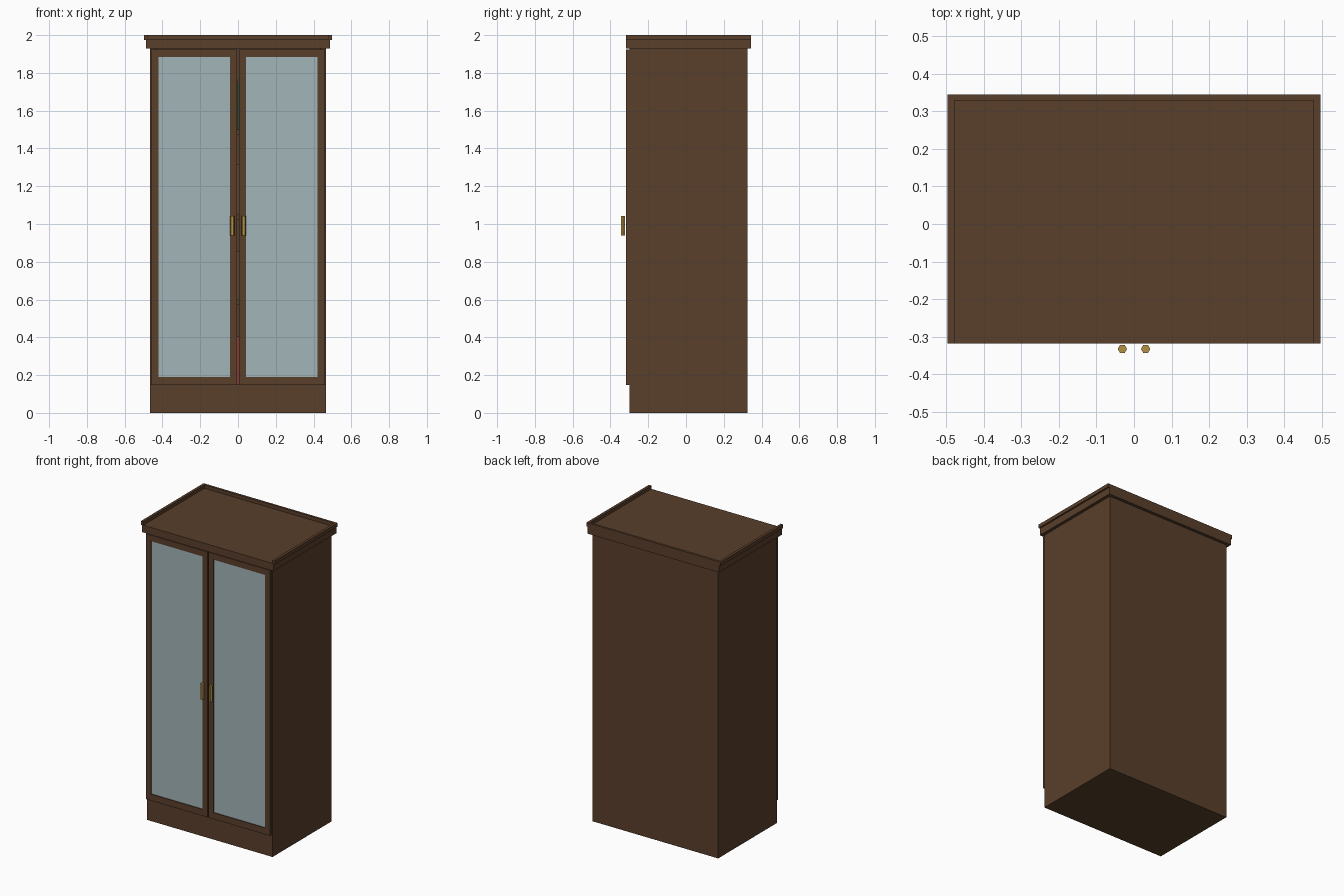
import bpy, bmesh, math, random
from mathutils import Matrix, Vector

if "Cube" in bpy.data.objects:
    bpy.data.objects.remove(bpy.data.objects["Cube"])

random.seed(4)


def material(name, rgb):
    m = bpy.data.materials.new(name)
    m.diffuse_color = (*rgb, 1)
    m.use_nodes = True
    m.node_tree.nodes["Principled BSDF"].inputs["Base Color"].default_value = m.diffuse_color
    return m


WOOD = material("dark_wood", (0.10, 0.05, 0.024))
GLASS = material("pale_glass", (0.36, 0.46, 0.48))
BRASS = material("brass", (0.45, 0.28, 0.06))
BOOKS = [material("book_" + n, c) for n, c in (
    ("red", (0.3, 0.04, 0.03)), ("green", (0.04, 0.2, 0.09)),
    ("brown", (0.12, 0.06, 0.03)), ("blue", (0.04, 0.08, 0.25)))]


def finish(bm, name, mat):
    me = bpy.data.meshes.new(name)
    bm.to_mesh(me)
    bm.free()
    me.materials.append(mat)
    ob = bpy.data.objects.new(name, me)
    bpy.context.collection.objects.link(ob)
    return ob


def box(name, mat, x, y, z):
    """Box from (min, max) pairs on each axis."""
    bm = bmesh.new()
    size = Vector((x[1] - x[0], y[1] - y[0], z[1] - z[0]))
    mid = Vector((sum(x), sum(y), sum(z))) / 2
    bmesh.ops.create_cube(bm, size=1, matrix=Matrix.Translation(mid) @ Matrix.Diagonal(size.to_4d()))
    return finish(bm, name, mat)


def pair(name, mat, x, y, z):
    """Same box on the left and the right."""
    box(name + "_right", mat, x, y, z)
    box(name + "_left", mat, (-x[1], -x[0]), y, z)


FRONT, BACK = -0.30, 0.325

# Carcass
box("plinth", WOOD, (-0.466, 0.466), (FRONT, BACK), (0, 0.125))
pair("side_panel", WOOD, (0.436, 0.466), (FRONT, BACK), (0.125, 1.928))
box("back_panel", WOOD, (-0.436, 0.436), (0.305, BACK), (0.125, 1.928))
box("bottom_board", WOOD, (-0.436, 0.436), (FRONT, 0.305), (0.125, 0.15))

# Cornice with a raised rim on three sides
box("cornice", WOOD, (-0.487, 0.487), (-0.318, 0.345), (1.928, 1.977))
pair("top_rim_side", WOOD, (0.479, 0.497), (-0.318, 0.345), (1.975, 2.0))
box("top_rim_back", WOOD, (-0.479, 0.479), (0.329, 0.345), (1.975, 2.0))

# Shelves
shelf_tops = [0.15, 0.60, 1.05, 1.50]
for i, z in enumerate(shelf_tops[1:]):
    box(f"shelf_{i + 1}", WOOD, (-0.436, 0.436), (-0.27, 0.305), (z - 0.025, z))

# Book rows
for row, z in enumerate(shelf_tops):
    x, n = -0.42, 0
    while x < 0.37:
        w = random.uniform(0.035, 0.055)
        mat = random.choice(BOOKS)
        if x <= 0 <= x + w:
            mat = BOOKS[(0, 2, 2, 1)[row]]
        h = random.uniform(0.24, 0.29)
        box(f"book_{row}_{n}", mat, (x, x + w - 0.002), (-0.12, 0.10), (z, z + h))
        x, n = x + w, n + 1

# Glazed doors
DOOR = (-0.318, FRONT)
pair("door_outer_stile", WOOD, (0.421, 0.460), DOOR, (0.147, 1.925))
pair("door_inner_stile", WOOD, (0.005, 0.042), DOOR, (0.147, 1.925))
pair("door_bottom_rail", WOOD, (0.042, 0.421), DOOR, (0.147, 0.19))
pair("door_top_rail", WOOD, (0.042, 0.421), DOOR, (1.885, 1.925))
pair("door_glass", GLASS, (0.042, 0.421), (-0.312, -0.306), (0.19, 1.885))

# Six-sided handles
for side, label in ((-1, "left"), (1, "right")):
    bm = bmesh.new()
    # rotated so the corners point sideways
    bmesh.ops.create_cone(bm, cap_ends=True, segments=6, radius1=0.0125, radius2=0.0125, depth=0.104,
                          matrix=Matrix.Translation((side * 0.031, -0.333, 0.99)) @ Matrix.Rotation(math.radians(30), 4, 'Z'))
    finish(bm, "handle_" + label, BRASS)
